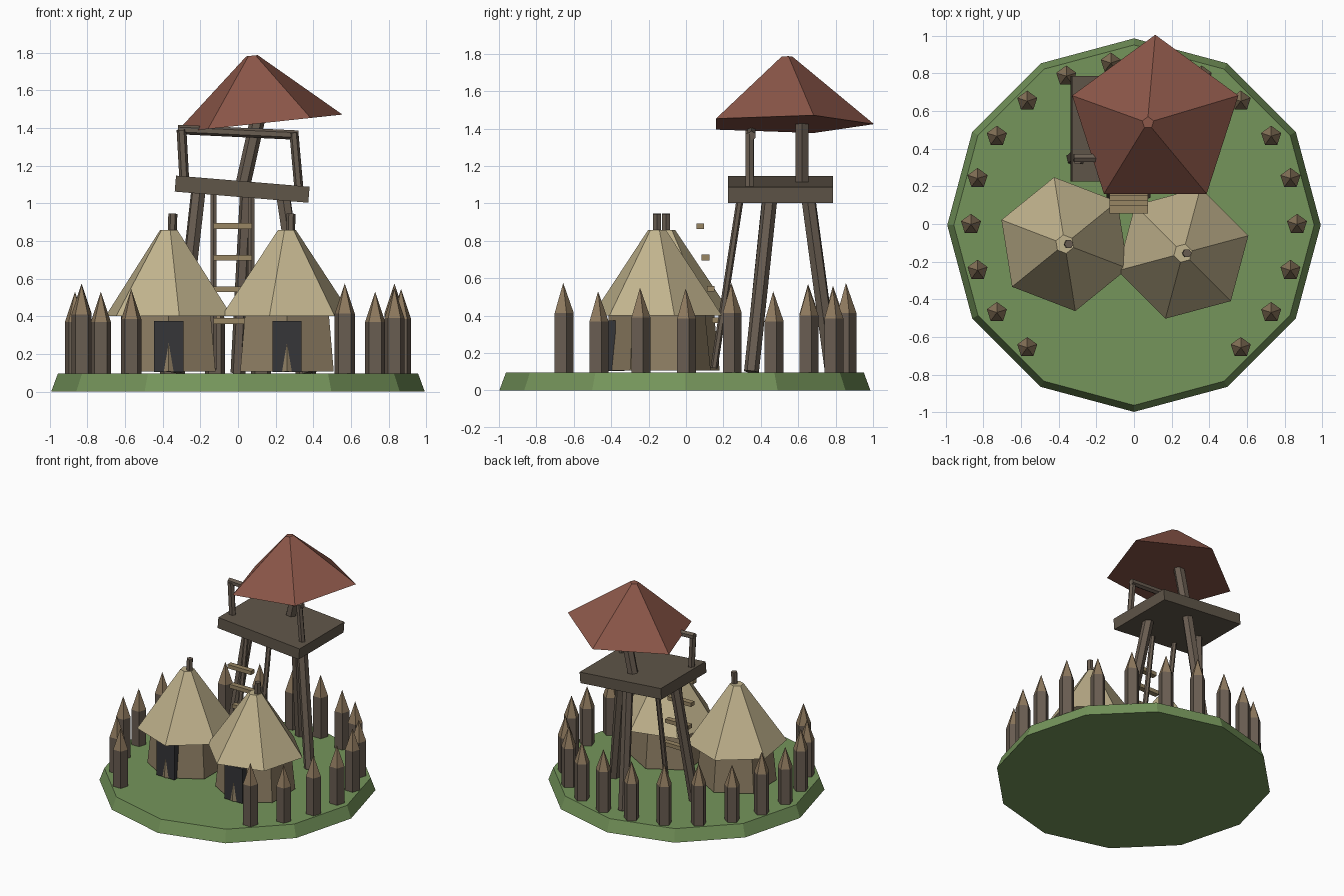
import bpy, bmesh, math
from mathutils import Vector, Matrix

if "Cube" in bpy.data.objects:
    bpy.data.objects.remove(bpy.data.objects["Cube"])


def mat(name, r, g, b):
    m = bpy.data.materials.new(name)
    lin = [((c / 255 + 0.055) / 1.055) ** 2.4 for c in (r, g, b)]
    m.diffuse_color = (*lin, 1)
    m.use_nodes = True
    m.node_tree.nodes["Principled BSDF"].inputs["Base Color"].default_value = m.diffuse_color
    return m


GRASS = mat("grass", 117, 149, 91)
WOOD = mat("dark wood", 105, 93, 81)
TIP = mat("cut wood", 142, 121, 94)
PLANK = mat("plank", 96, 86, 73)
THATCH = mat("thatch", 193, 179, 141)
WALL = mat("mud wall", 143, 127, 100)
DOOR = mat("doorway", 54, 54, 57)
RUNG = mat("rung wood", 152, 134, 100)
TILE = mat("red roof", 140, 87, 73)


def finish(name, bm, *mats):
    me = bpy.data.meshes.new(name)
    bmesh.ops.recalc_face_normals(bm, faces=bm.faces)
    bm.to_mesh(me)
    bm.free()
    for m in mats:
        me.materials.append(m)
    ob = bpy.data.objects.new(name, me)
    bpy.context.collection.objects.link(ob)
    return ob


def lathe(name, sides, rings, loc, mats, turn=90, rot=None, split=None):
    """Stack of (radius, z) polygons; radius 0 closes to a point."""
    bm = bmesh.new()
    loops = []
    for r, z in rings:
        n = sides if r > 0 else 1
        loops.append([bm.verts.new((r * math.cos(a), r * math.sin(a), z)) for a in
                      (math.radians(turn) + i * math.tau / sides for i in range(n))])
    bm.faces.new(loops[0][::-1])
    if len(loops[-1]) > 1:
        bm.faces.new(loops[-1])
    for k, (lo, hi) in enumerate(zip(loops, loops[1:])):
        for i in range(sides):
            j = (i + 1) % sides
            quad = [lo[i], lo[j], hi[j], hi[i]] if len(hi) > 1 else [lo[i], lo[j], hi[0]]
            f = bm.faces.new(quad)
            if split is not None and k >= split:
                f.material_index = 1
    ob = finish(name, bm, *mats)
    ob.matrix_world = Matrix.Translation(loc) @ (rot or Matrix())
    return ob


def pole(name, a, b, r, m, sides=6):
    a, b = Vector(a), Vector(b)
    rot = (b - a).to_track_quat('Z', 'Y').to_matrix().to_4x4()
    return lathe(name, sides, [(r, 0), (r, (b - a).length)], a, [m], rot=rot)


def box(name, loc, size, m, tilt=0):
    bm = bmesh.new()
    bmesh.ops.create_cube(bm, size=1)
    bmesh.ops.scale(bm, vec=size, verts=bm.verts)
    ob = finish(name, bm, m)
    ob.matrix_world = Matrix.Translation(loc) @ Matrix.Rotation(tilt, 4, 'Y')
    return ob


# Ground disc
lathe("ground", 12, [(0.992, 0), (0.957, 0.095)], (0, -0.006, 0), [GRASS])

# Palisade with an open gap at the front
tips = [.575, .53, .55, .545, .575, .53, .56, .545, .575,
        .545, .56, .57, .53, .575, .53, .57, .53, .545]
for i, top in enumerate(tips):
    a = (i - 3) * math.tau / 22
    lathe("palisade_stake", 5, [(0.056, 0.09), (0.056, top - 0.16), (0, top)],
          (0.866 * math.cos(a), 0.866 * math.sin(a) - 0.002, 0), [WOOD, TIP], split=1)

# Huts: wall, thatch roof, smoke pole, doorway
for x, y, turn in ((-0.368, -0.107, 39), (0.26, -0.155, 15)):
    lathe("hut_wall", 6, [(0.287, 0.107), (0.257, 0.41)], (x, y, 0), [WALL])
    lathe("hut_roof", 6, [(0.36, 0.40), (0.05, 0.857)], (x, y, 0), [THATCH], turn=turn)
    pole("smoke_pole", (x + 0.017, y, 0.80), (x + 0.022, y, 0.945), 0.024, WOOD)
    box("hut_door", (x, y - 0.247, 0.239), (0.155, 0.05, 0.272), DOOR)

# Watchtower legs and crooked platform
for foot, head in (((-0.32, 0.35, 0.1), (-0.21, 0.45, 1.07)),
                   ((0.38, 0.35, 0.1), (0.24, 0.45, 1.04)),
                   ((0.0, 0.78, 0.1), (0.05, 0.65, 1.06))):
    pole("tower_leg", foot, head, 0.04, WOOD)
box("tower_platform", (0.022, 0.505, 1.075), (0.712, 0.56, 0.085), PLANK, 0.083)

# Rail on the platform
pole("rail_post", (-0.283, 0.34, 1.08), (-0.30, 0.34, 1.39), 0.026, WOOD)
pole("rail_post", (0.325, 0.34, 1.06), (0.297, 0.34, 1.375), 0.024, WOOD)
pole("rail_bar", (-0.32, 0.35, 1.392), (0.32, 0.35, 1.362), 0.025, WOOD)

# Roof support and tilted roof
pole("roof_post", (0.02, 0.62, 1.07), (0.105, 0.62, 1.45), 0.04, WOOD)
lathe("tower_roof", 5, [(0.467, 0), (0.032, 0.362)], (0.113, 0.538, 1.424), [TILE],
      rot=Matrix.Rotation(-0.107, 4, 'Y'))

# Ladder
for x in (-0.13, 0.07):
    pole("ladder_rail", (x, 0.15, 0.12), (x, 0.295, 1.06), 0.019, WOOD)
for i in range(4):
    box("ladder_rung", (-0.028, 0.16 - 0.028 * i, 0.375 + 0.168 * i), (0.205, 0.042, 0.03), RUNG)
